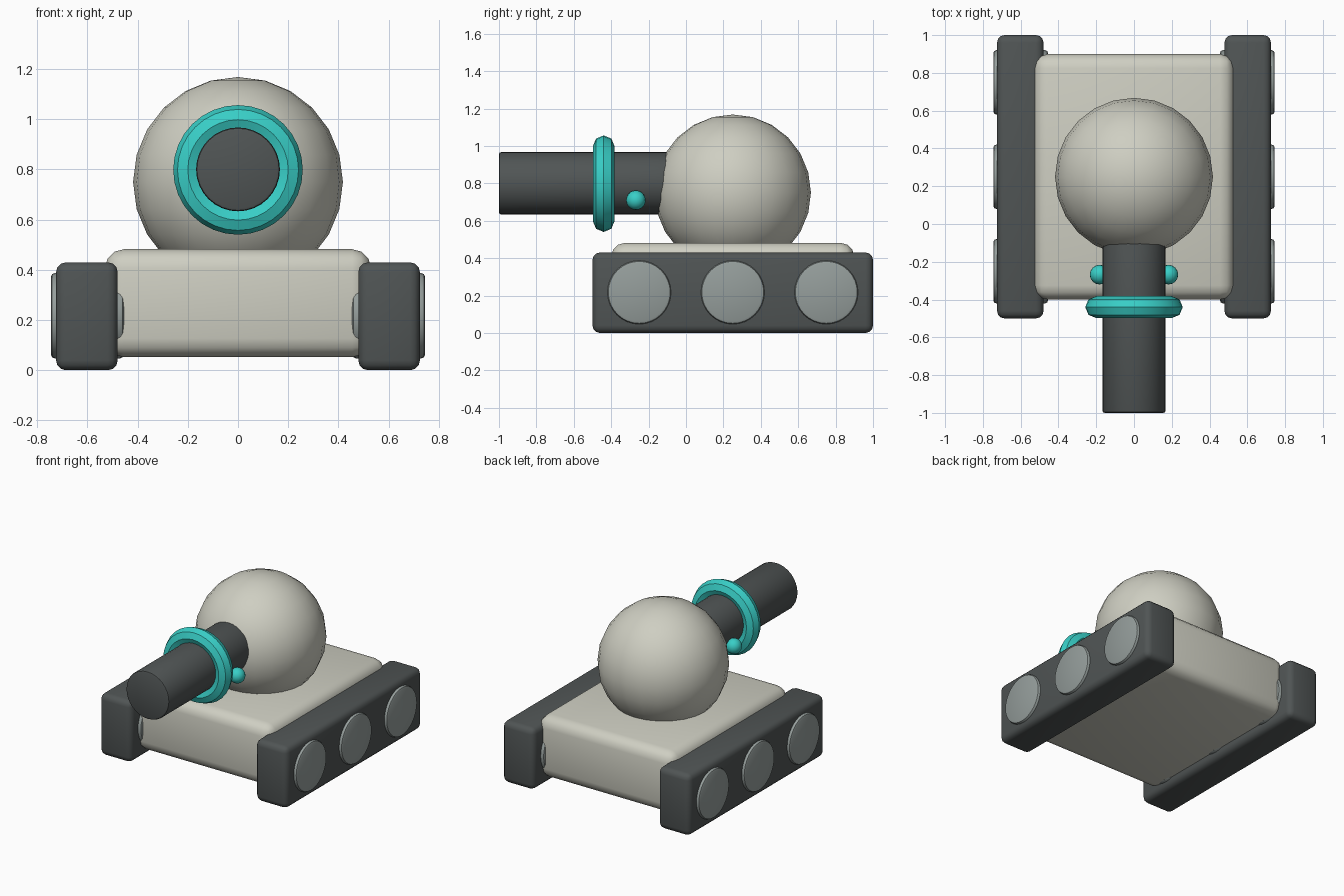
import bpy
from math import pi, radians

if "Cube" in bpy.data.objects:
    bpy.data.objects.remove(bpy.data.objects["Cube"])


def material(name, rgb):
    m = bpy.data.materials.new(name)
    m.diffuse_color = (*rgb, 1)
    m.use_nodes = True
    m.node_tree.nodes["Principled BSDF"].inputs["Base Color"].default_value = m.diffuse_color
    return m


CREAM = material("cream", (0.62, 0.62, 0.54))
DARK = material("dark_grey", (0.08, 0.09, 0.09))
STEEL = material("steel", (0.30, 0.34, 0.33))
TEAL = material("teal", (0.04, 0.62, 0.57))


def finish(name, mat, bevel=0, segments=2):
    ob = bpy.context.object
    ob.name = name
    ob.data.materials.append(mat)
    if bevel:
        mod = ob.modifiers.new("Bevel", 'BEVEL')
        mod.width = bevel
        mod.segments = segments
        mod.limit_method = 'ANGLE'
        mod.angle_limit = radians(40)
        bpy.ops.object.modifier_apply(modifier=mod.name)
    bpy.ops.object.shade_smooth_by_angle(angle=radians(35))
    return ob


def box(name, center, size, mat, bevel, segments):
    bpy.ops.mesh.primitive_cube_add(size=1, location=center)
    bpy.context.object.scale = size
    bpy.ops.object.transform_apply(location=False, rotation=False, scale=True)
    return finish(name, mat, bevel, segments)


def cylinder(name, center, radius, depth, rotation, mat, bevel):
    bpy.ops.mesh.primitive_cylinder_add(vertices=32, radius=radius, depth=depth,
                                        location=center, rotation=rotation)
    return finish(name, mat, bevel)


def sphere(name, center, radius, segments, rings, mat):
    bpy.ops.mesh.primitive_uv_sphere_add(segments=segments, ring_count=rings,
                                         radius=radius, location=center)
    return finish(name, mat)


# Hull and turret
box("hull", (0, 0.25, 0.267), (1.06, 1.3, 0.43), CREAM, 0.075, 3)
sphere("turret", (0, 0.25, 0.75), 0.418, 24, 12, CREAM)

# Gun barrel with its collar ring
cylinder("barrel", (0, -0.4, 0.8), 0.167, 1.2, (pi / 2, 0, 0), DARK, 0.012)
bpy.ops.mesh.primitive_torus_add(major_segments=32, minor_segments=8,
                                 major_radius=0.2, minor_radius=0.058,
                                 location=(0, -0.44, 0.798), rotation=(pi / 2, 0, 0))
finish("barrel_ring", TEAL)

# Tracks, wheels and barrel studs on both sides
for side, s in (("left", -1), ("right", 1)):
    box(f"track_{side}", (s * 0.602, 0.25, 0.215), (0.246, 1.5, 0.43), DARK, 0.04, 3)
    for i, y in enumerate((-0.25, 0.25, 0.75)):
        cylinder(f"wheel_{side}_{i + 1}", (s * 0.6, y, 0.217), 0.17, 0.29,
                 (0, pi / 2, 0), STEEL, 0.015)
    sphere(f"stud_{side}", (s * 0.182, -0.268, 0.71), 0.052, 16, 10, TEAL)
